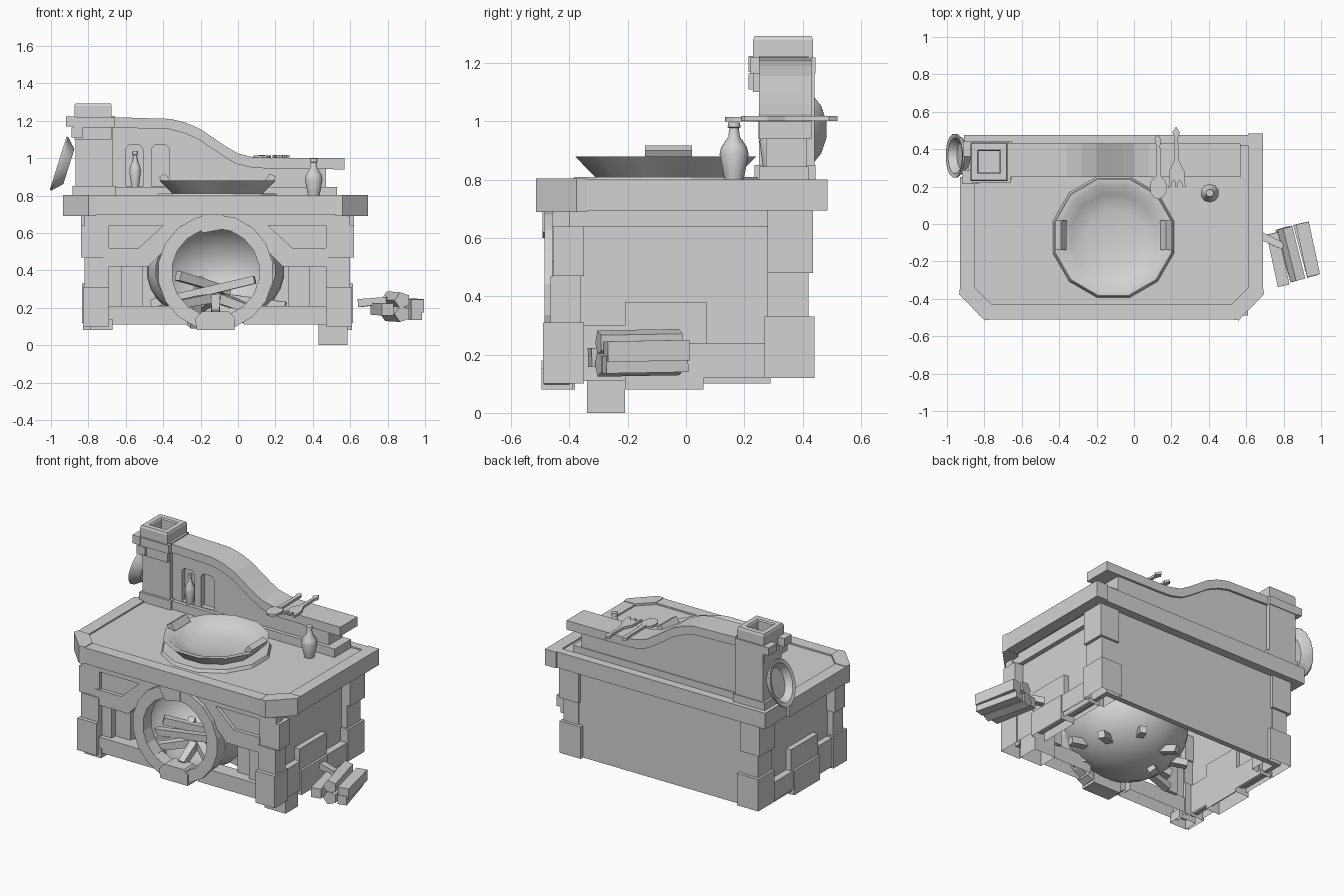
import bpy, bmesh, math
from mathutils import Matrix, Vector

old = bpy.data.objects.get("Cube")
if old:
    bpy.data.objects.remove(old)

stone = bpy.data.materials.new("plain_grey")
stone.use_nodes = True
GREY = (0.65, 0.65, 0.65, 1)
stone.diffuse_color = GREY
stone.node_tree.nodes["Principled BSDF"].inputs["Base Color"].default_value = GREY


def finish(name, bm, matrix=None, smooth=None):
    bmesh.ops.remove_doubles(bm, verts=bm.verts, dist=1e-5)
    bmesh.ops.recalc_face_normals(bm, faces=bm.faces)
    if matrix:
        bm.transform(matrix)
    mesh = bpy.data.meshes.new(name)
    bm.to_mesh(mesh)
    bm.free()
    mesh.materials.append(stone)
    ob = bpy.data.objects.new(name, mesh)
    bpy.context.collection.objects.link(ob)
    if smooth:
        bpy.ops.object.select_all(action='DESELECT')
        ob.select_set(True)
        bpy.context.view_layer.objects.active = ob
        bpy.ops.object.shade_smooth_by_angle(angle=math.radians(smooth))
    return ob


def prism(name, pts, a, b, axis='z', open_base=False):
    """Extrude an outline: (x, y) along z, or (x, z) along y."""
    bm = bmesh.new()
    place = (lambda p, h: (p[0], p[1], h)) if axis == 'z' else (lambda p, h: (p[0], h, p[1]))
    lo = [bm.verts.new(place(p, a)) for p in pts]
    hi = [bm.verts.new(place(p, b)) for p in pts]
    if not open_base:
        bm.faces.new(lo)
    bm.faces.new(hi)
    for i in range(len(pts)):
        j = (i + 1) % len(pts)
        bm.faces.new((lo[i], lo[j], hi[j], hi[i]))
    return finish(name, bm)


def box(name, x0, x1, y0, y1, z0, z1, open_base=False):
    return prism(name, [(x0, y0), (x1, y0), (x1, y1), (x0, y1)], z0, z1, 'z', open_base)


def lathe(name, profile, steps, matrix, smooth=40, closed=False):
    bm = bmesh.new()
    rings = []
    for s in range(steps):
        a = math.tau * (s + 0.5) / steps
        rings.append([bm.verts.new((r * math.cos(a), r * math.sin(a), h)) for r, h in profile])
    n = len(profile)
    for s in range(steps):
        p, q = rings[s], rings[(s + 1) % steps]
        for i in range(n if closed else n - 1):
            j = (i + 1) % n
            vs = [p[i], q[i], q[j], p[j]]
            if profile[i][0] == 0:
                vs.remove(q[i])
            if profile[j][0] == 0:
                vs.remove(q[j])
            bm.faces.new(vs)
    return finish(name, bm, matrix, smooth)


def stick(name, p, q, r, sides=5, taper=0.85):
    p, q = Vector(p), Vector(q)
    d = q - p
    m = Matrix.Translation(p) @ d.to_track_quat('Z', 'Y').to_matrix().to_4x4()
    lathe(name, [(0, 0), (r, 0), (r * taper, d.length), (0, d.length)], sides, m, None)


# Worktop: inner plate with a stone rim and chamfered front corners
prism("worktop", [(-.88, .45), (-.88, -.34), (-.78, -.46), (.52, -.46), (.64, -.34), (.64, .45)], .71, .79)
prism("rim_front", [(-.80, -.51), (.53, -.51), (.53, -.43), (-.77, -.43)], .695, .80)
box("rim_left", -.93, -.85, -.34, .25, .695, .80)
box("rim_right", .61, .69, -.34, .485, .695, .80)
box("rim_back", -.91, .61, .42, .475, .695, .80)
box("rim_back_left", -.91, -.85, .25, .42, .695, .80)
for s, name in ((-1, "left"), (1, "right")):
    c = -.12
    prism("rim_corner_" + name, [(c + s * x, y) for x, y in
          ((.81, -.34), (.815, -.375), (.68, -.515), (.64, -.51), (.64, -.43), (.73, -.34))], .69, .804)

# Hollow base walls
box("back_wall", -.78, .56, .38, .415, .12, .71)
box("left_wall", -.78, -.75, -.42, .40, .12, .71)
box("right_wall", .53, .56, -.42, .40, .12, .71)
box("front_top_beam", -.82, .60, -.46, -.40, .64, .71)
box("left_top_beam", -.81, -.75, -.46, .40, .64, .71)
box("right_top_beam", .53, .59, -.46, .28, .64, .71)

# Corner posts stacked from uneven blocks
for s, side in ((-1, "left"), (1, "right")):
    for k, (x0, x1, y0, y1, z0, z1) in enumerate((
            (.58, .72, -.49, -.35, .10, .31), (.58, .71, -.465, -.36, .31, .47),
            (.58, .73, -.455, -.35, .47, .64),
            (.57, .725, .27, .44, .12, .33), (.60, .71, .28, .42, .33, .48),
            (.59, .73, .28, .435, .48, .70))):
        xs = sorted((-.11 + s * x0, -.11 + s * x1))
        box(f"{side}_post_block_{k}", *xs, y0, y1, z0, z1, z0 < .2)
    # Side bricks
    for k, (d, y0, y1, z0, z1) in enumerate(((.705, -.21, .07, .22, .38), (.72, -.21, .06, .08, .24),
                                             (.715, .02, .28, .12, .24), (.71, -.35, -.21, .11, .30),
                                             (.70, .05, .29, .10, .13))):
        xs = sorted((-.11 + s * .62, -.11 + s * d))
        box(f"{side}_brick_{k}", *xs, y0, y1, z0, z1, True)
box("right_foot", .43, .585, -.34, -.21, 0, .28, True)
box("left_foot", -.79, -.67, -.47, -.38, .08, .14, True)

# Front face: bottom stones, recess panels and bent braces on both sides of the arch
for s, side in ((-1, "left"), (1, "right")):
    def fx(pts):
        return [(-.12 + s * x, z) for x, z in pts]
    xs = [p[0] for p in fx([(.15, 0), (.60, 0)])]
    box(f"{side}_bottom_stone", min(xs), max(xs), -.46, -.36, .11, .21, True)
    prism(f"{side}_brace", fx([(.60, .42), (.36, .42), (.26, .52), (.18, .64), (.28, .64), (.41, .52), (.60, .52)]),
          -.46, -.39, 'y')
    prism(f"{side}_upper_panel", fx([(.60, .50), (.40, .50), (.25, .65), (.60, .65)]), -.435, -.39, 'y')
    prism(f"{side}_recess_panel", fx([(.60, .20), (.50, .20), (.50, .44), (.60, .44)]), -.43, -.37, 'y')
    prism(f"{side}_recess_plank", fx([(.50, .20), (.39, .20), (.39, .44), (.50, .44)]), -.39, -.34, 'y')

# Arch ring and keystones
ring_m = Matrix.Translation((-.12, -.40, .39)) @ Matrix.Rotation(math.pi / 2, 4, 'X')
lathe("arch_ring", [(.235, 0), (.31, 0), (.31, .085), (.235, .085)], 18, ring_m, None, True)
prism("arch_bottom_stone", [(-.22, .08), (-.02, .08), (-.02, .15), (-.05, .18), (-.19, .18), (-.23, .14)],
      -.495, -.39, 'y')
prism("arch_top_stone", [(-.23, .67), (-.19, .60), (-.08, .62), (-.08, .70), (-.18, .70)], -.492, -.41, 'y')

# Firebox: rounded shell open to the front
arc = [math.radians(a) for a in range(0, 121, 10)]
shell = [(.30 * math.sin(a) if a else 0, -.37 * math.cos(a)) for a in arc]
fire_m = (Matrix.Translation((-.12, -.22, .40)) @ Matrix.Diagonal((1.23, 1, .98, 1))
          @ Matrix.Rotation(math.pi / 2, 4, 'X'))
lathe("firebox", shell, 28, fire_m, 40)

# Firewood inside, with ends that pierce the shell
for k, (p, q) in enumerate((((-.46, -.22, .22), (.09, -.32, .35)), ((-.32, -.32, .37), (-.05, -.14, .29)),
                            ((-.24, -.10, .10), (-.20, -.20, .36)))):
    stick(f"fire_log_{k}", p, q, .035, 4)
for k in range(9):
    a = math.radians(-50 + 40 * k)
    u, v = math.cos(a), math.sin(a)
    stick(f"ember_log_{k}", (-.12 + .05 * u, -.23 + .05 * v, .25),
          (-.12 + .38 * u, -.22 + .34 * v if v > -.5 else -.41, .17 + .04 * (k % 2)), .036, 4)

# Backsplash with two arched niches and a flowing cap
top = [(-.70, 1.22), (-.36, 1.21), (-.28, 1.19), (-.20, 1.155), (-.12, 1.10), (-.06, 1.06), (0, 1.025),
       (.08, 1.005), (.16, 1.0)]
low = [(x - .01, z - .055) for x, z in top]
wall = prism("backsplash", [(-.70, .80)] + low + [(.47, .945), (.47, .80)], .275, .415, 'y')
prism("backsplash_cap", top + [(.57, 1.0), (.57, .94)] + low[::-1], .25, .43, 'y')
box("backsplash_ledge", -.66, .53, .25, .42, .78, .845)
for k, x in enumerate((-.555, -.415)):
    arch = [(x - .047, .85), (x + .047, .85), (x + .047, 1.05), (x + .03, 1.07), (x - .03, 1.07), (x - .047, 1.05)]
    cutter = prism("niche_cutter", arch, .20, .31, 'y')
    cutter.hide_render = True
    mod = wall.modifiers.new("niche", 'BOOLEAN')
    mod.operation, mod.solver, mod.object = 'DIFFERENCE', 'EXACT', cutter
    bpy.context.view_layer.objects.active = wall
    bpy.ops.object.modifier_apply(modifier=mod.name)
    bpy.data.objects.remove(cutter)

# Chimney with a hollow top: a square tube
flue = Matrix.Translation((-.775, .333, 0)) @ Matrix.Diagonal((.97, 1, 1, 1))
lathe("chimney_top", [(.082, 1.10), (.145, 1.10), (.145, 1.28), (.137, 1.293), (.09, 1.293), (.082, 1.285)],
      4, flue, None, True)
box("chimney_shaft", -.87, -.67, .25, .44, .80, 1.18)
box("chimney_base", -.885, -.655, .235, .445, .78, .85)
for k, (x0, x1, y0, y1, z0, z1) in enumerate(((-.88, -.66, .22, .26, 1.165, 1.22), (-.92, -.865, .215, .29, 1.17, 1.224),
                                              (-.89, -.83, .215, .27, 1.11, 1.165), (-.88, -.67, .41, .445, 1.165, 1.22),
                                              (-.915, -.86, .36, .445, 1.17, 1.22), (-.72, -.66, .25, .42, 1.165, 1.225))):
    box(f"collar_stone_{k}", x0, x1, y0, y1, z0, z1)

# Wide serving bowl on a thin plate, with two slanted lips as grips
bowl_m = Matrix.Translation((-.11, -.07, .80))
lathe("bowl_plate", [(0, -.01), (.335, -.01), (.325, .01), (0, .01)], 12, bowl_m, None)
lathe("bowl", [(0, .005), (.245, .005), (.322, .08), (.29, .08), (.235, .04), (.15, .018), (0, .012)],
      12, bowl_m, 40)
for s, side in ((-1, "left"), (1, "right")):
    prism(f"{side}_bowl_lip", [(-.11 + s * x, z) for x, z in ((.25, .876), (.28, .918), (.312, .90), (.295, .87))],
          -.14, .02, 'y')

# Bottles
bottle = [(0, 0), (.032, 0), (.036, .02), (.05, .09), (.044, .115), (.02, .15), (.016, .18), (.022, .183),
          (.02, .2), (0, .2)]
lathe("bottle", bottle, 10, Matrix.Translation((.405, .165, .797)), 50)
lathe("niche_bottle", bottle, 10, Matrix.Translation((-.55, .285, .843)) @ Matrix.Diagonal((.65, .65, .97, 1)), 50)

# Wooden spoon and fork resting on the cap
oval = [(.046 * math.cos(a), .062 * math.sin(a)) for a in (math.tau * i / 12 for i in range(12))]
prism("spoon_bowl", [(.13 + x, .195 + y) for x, y in oval], 1.0, 1.015)
prism("spoon_handle", [(.12, .24), (.145, .24), (.14, .42), (.145, .45), (.13, .475), (.11, .46), (.117, .42)],
      1.002, 1.018)
prism("fork", [(.185, .19), (.198, .20), (.207, .23), (.218, .23), (.22, .20), (.235, .20), (.237, .23), (.248, .23),
               (.262, .20), (.275, .20), (.27, .28), (.24, .34), (.235, .46), (.245, .49), (.225, .52), (.205, .49),
               (.218, .46), (.215, .34), (.19, .29)], 1.002, 1.018)

# Pan hanging on the chimney side
pan_m = (Matrix.Translation((-.952, .365, .97)) @ Matrix.Diagonal((1, .78, 1, 1))
         @ Vector((-.95, 0, .3)).to_track_quat('Z', 'Y').to_matrix().to_4x4())
lathe("pan", [(0, -.05), (.10, -.05), (.152, 0), (.152, .01), (.125, .005), (.095, -.035), (0, -.035)], 16, pan_m, 40)

# Bundle of split firewood beside the base
for k, (x, y, z, r, dx) in enumerate(((.74, -.05, .195, .045, .06), (.81, -.02, .245, .045, .07),
                                      (.90, .005, .215, .05, .06), (.80, -.02, .172, .045, .08),
                                      (.88, 0, .17, .042, .075))):
    stick(f"split_log_{k}", (x, y, z), (x + dx, y - .28, z - .005), r, 4 + k % 2, 1)
stick("split_log_cross", (.65, -.05, .225), (.80, -.12, .24), .03, 4)
